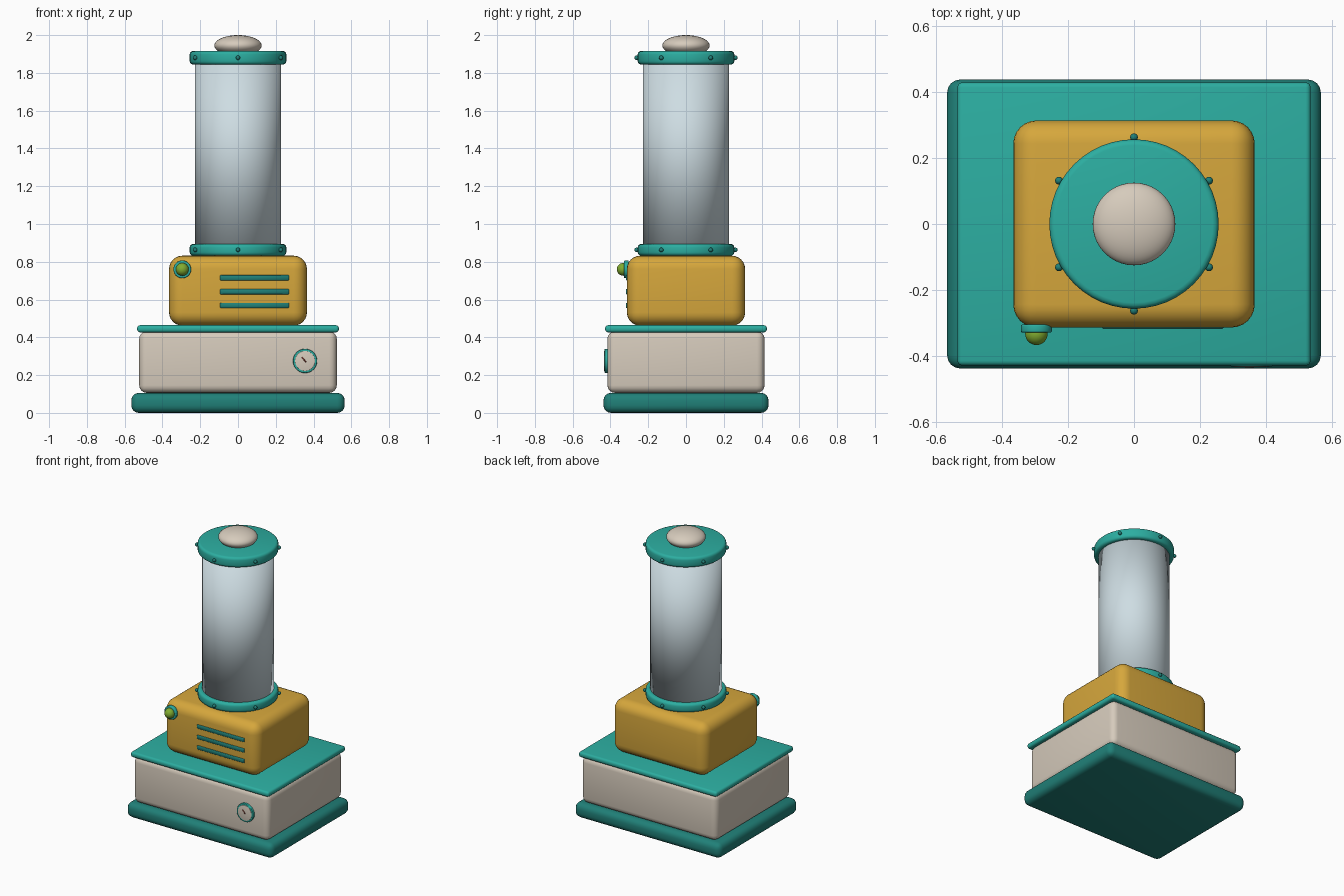
import bpy, math

if "Cube" in bpy.data.objects:
    bpy.data.objects.remove(bpy.data.objects["Cube"])

def lin(c):
    c /= 255
    return c / 12.92 if c <= 0.04045 else ((c + 0.055) / 1.055) ** 2.4

def mat(name, r, g, b):
    m = bpy.data.materials.new(name)
    m.diffuse_color = (lin(r), lin(g), lin(b), 1)
    m.use_nodes = True
    m.node_tree.nodes["Principled BSDF"].inputs["Base Color"].default_value = m.diffuse_color
    return m

TEAL = mat("teal", 44, 174, 161)
DARK = mat("dark teal", 32, 128, 120)
CREAM = mat("cream", 214, 203, 188)
YELLOW = mat("mustard", 214, 167, 60)
GLASS = mat("pale glass", 206, 221, 227)
GREEN = mat("green", 130, 172, 48)
RED = mat("dark red", 130, 50, 40)

def finish(name, m, bevel=0, seg=4):
    o = bpy.context.object
    o.name = name
    o.data.materials.append(m)
    for p in o.data.polygons:
        p.use_smooth = True
    if bevel:
        b = o.modifiers.new("bevel", 'BEVEL')
        b.width, b.segments, b.limit_method = bevel, seg, 'ANGLE'
    return o

def box(name, m, x, y, z, bevel, seg=4):
    """Box from (min, max) pairs."""
    bpy.ops.mesh.primitive_cube_add(size=1)
    o = bpy.context.object
    lo, hi = zip(x, y, z)
    for v in o.data.vertices:
        v.co = [l + (h - l) * (c + 0.5) for l, h, c in zip(lo, hi, v.co)]
    return finish(name, m, bevel, seg)

def disc(name, m, r, depth, loc, bevel, front=False, sides=48):
    bpy.ops.mesh.primitive_cylinder_add(vertices=sides, radius=r, depth=depth, location=loc,
                                        rotation=(math.pi / 2 if front else 0, 0, 0))
    return finish(name, m, bevel, 3)

def ball(name, m, r, loc, squash=1, seg=32):
    bpy.ops.mesh.primitive_uv_sphere_add(segments=seg, ring_count=seg // 2, radius=r, location=loc)
    bpy.context.object.scale.z = squash
    return finish(name, m)

# stacked housing
box("base_foot", DARK, (-.565, .565), (-.437, .437), (0, .106), .04)
box("lower_body", CREAM, (-.523, .523), (-.416, .416), (.106, .432), .04)
box("shelf_plate", TEAL, (-.534, .534), (-.428, .428), (.426, .464), .015, 3)
box("upper_body", YELLOW, (-.365, .365), (-.313, .313), (.462, .832), .07, 6)

# vent slots on the front
for i, z in enumerate((.715, .642, .569)):
    box(f"vent_{i + 1}", DARK, (-.095, .27), (-.318, -.30), (z - .014, z + .014), .003, 1)

# glass tube, softly shaded across its end caps
disc("glass_tube", GLASS, .228, 1.0, (0, 0, 1.37), 0)

# collars with bolts
for label, z, h in (("lower", .863, .062), ("upper", 1.88, .072)):
    disc(f"{label}_collar", TEAL, .256, h, (0, 0, z), .018)
    for k in range(6):
        a = math.radians(30 + 60 * k)
        ball(f"{label}_bolt_{k + 1}", DARK, .012,
             (.262 * math.cos(a), .262 * math.sin(a), z), 1, 12)

# cap dome
ball("cap_dome", CREAM, .125, (0, 0, 1.945), .44, 40)

# indicator lamp
disc("lamp_bezel", TEAL, .047, .024, (-.295, -.316, .76), .005, True, 32)
ball("lamp", GREEN, .034, (-.295, -.332, .76))

# gauge
disc("gauge_bezel", TEAL, .064, .036, (.355, -.413, .275), .004, True)
disc("gauge_face", CREAM, .053, .006, (.355, -.430, .275), .001, True)
box("gauge_needle", RED, (-.003, .003), (-.001, .001), (-.008, .026), 0)
needle = bpy.context.object
needle.location = (.355, -.4335, .275)
needle.rotation_euler.y = math.radians(-40)
